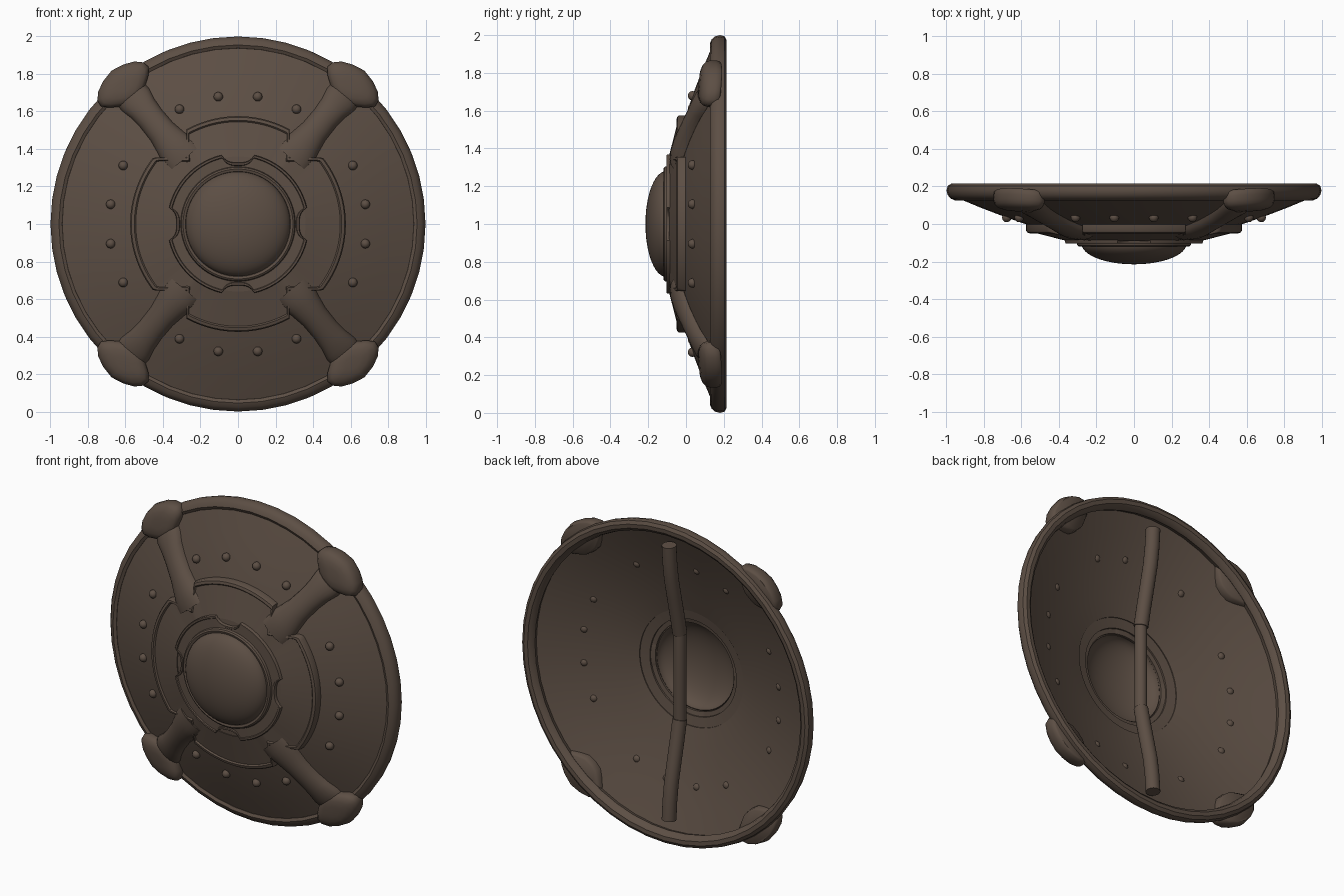
import bpy, bmesh, math
from mathutils import Vector

if "Cube" in bpy.data.objects:
    bpy.data.objects.remove(bpy.data.objects["Cube"])

brown = bpy.data.materials.new("dark brown")
brown.diffuse_color = (0.108, 0.077, 0.058, 1)
brown.use_nodes = True
brown.node_tree.nodes["Principled BSDF"].inputs["Base Color"].default_value = brown.diffuse_color
TAU = math.tau


def loft(name, rings, closed=False, cap=True, angle=35):
    """Skin a list of closed point rings into one smooth-shaded mesh."""
    bm = bmesh.new()
    vr = [[bm.verts.new(p) for p in ring] for ring in rings]
    n = len(rings[0])
    pairs = list(zip(vr, vr[1:])) + ([(vr[-1], vr[0])] if closed else [])
    for a, b in pairs:
        for i in range(n):
            bm.faces.new((a[i], a[(i + 1) % n], b[(i + 1) % n], b[i]))
    if cap and not closed:
        bm.faces.new(vr[0])
        bm.faces.new(vr[-1])
    bmesh.ops.remove_doubles(bm, verts=bm.verts, dist=1e-5)
    bmesh.ops.recalc_face_normals(bm, faces=bm.faces)
    me = bpy.data.meshes.new(name)
    bm.to_mesh(me)
    bm.free()
    me.materials.append(brown)
    me.shade_smooth()
    me.set_sharp_from_angle(angle=math.radians(angle))
    ob = bpy.data.objects.new(name, me)
    bpy.context.collection.objects.link(ob)
    return ob


def polar(name, rows, n=64, closed=True, cap=False):
    """Rows are functions of the angle returning (radius, y)."""
    rings = []
    for row in rows:
        ring = []
        for i in range(n):
            t = TAU * i / n
            r, y = row(t)
            ring.append((r * math.cos(t), y, 1 + r * math.sin(t)))
        rings.append(ring)
    return loft(name, rings, closed, cap)


def lathe(name, profile, n=64):
    return polar(name, [lambda t, p=p: p for p in profile], n)


DISH = [(0.28, -0.09), (0.36, -0.066), (0.47, -0.034), (0.58, 0.0),
        (0.70, 0.042), (0.82, 0.088), (0.95, 0.142), (1.1, 0.2)]


def dish_y(r):
    for (r0, y0), (r1, y1) in zip(DISH, DISH[1:]):
        if r <= r1:
            return y0 + (y1 - y0) * (r - r0) / (r1 - r0)
    return DISH[-1][1]


# thin hollow dish and rounded rim
front = [p for p in DISH if 0.3 < p[0] < 1]
lathe("dish", front + [(r, y + 0.012) for r, y in reversed(front)])
lathe("rim", [(0.932, 0.155), (0.938, 0.135), (0.955, 0.126), (0.978, 0.136),
              (0.994, 0.155), (1.0, 0.18), (0.994, 0.203), (0.975, 0.215),
              (0.95, 0.213), (0.932, 0.198), (0.925, 0.175)], 48)


# raised cross plate with square notches for the spokes
def cross_r(t):
    c, s = abs(math.cos(t)) + 1e-6, abs(math.sin(t)) + 1e-6
    return min(0.575, max(0.275 / c, 0.355 / s))


def cross_row(off, lift):
    def row(t):
        r = cross_r(t) - off
        return r, dish_y(r) - lift
    return row


polar("cross_plate",
      [cross_row(0, -0.004), cross_row(0, 0.034), cross_row(0.006, 0.042),
       cross_row(0.022, 0.042), cross_row(0.03, 0.032),
       lambda t: (0.36, -0.09), lambda t: (0.36, -0.062)], 240)


# inner ring with four scooped notches
def ring_r(t):
    d = (t + TAU / 8) % (TAU / 4) - TAU / 8
    u = min(1, abs(d) * 0.36 / 0.08)
    return 0.378 - 0.05 * math.sqrt(max(0, 1 - u ** 2.5))


def ring_row(off, y):
    return lambda t: (ring_r(t) - off, y)


polar("inner_ring",
      [ring_row(0, -0.07), ring_row(0, -0.098), ring_row(0.004, -0.104),
       ring_row(0.014, -0.104), ring_row(0.018, -0.098),
       lambda t: (0.306, -0.1), lambda t: (0.302, -0.114),
       lambda t: (0.293, -0.12), lambda t: (0.28, -0.116),
       lambda t: (0.272, -0.1), lambda t: (0.272, -0.085)], 240)
polar("ring_seat", [lambda t: (0.385, -0.055), lambda t: (0.385, -0.082),
                    lambda t: (0.30, -0.09), lambda t: (0.30, -0.07)])

# hollow central boss
dome = [(0.28 * math.sin(a), -0.105 - 0.11 * math.cos(a))
        for a in [math.pi / 2 * i / 12 for i in range(13)]]
lathe("boss", dome + [(r * 0.95, y + 0.012) for r, y in reversed(dome)])

# rivets, two pairs on each side
for k in range(4):
    for d in (-27, -8.8, 8.8, 27):
        t = math.radians(90 * k + d)
        bpy.ops.mesh.primitive_uv_sphere_add(
            segments=16, ring_count=8, radius=0.025,
            location=(0.687 * math.cos(t), dish_y(0.687) - 0.003,
                      1 + 0.687 * math.sin(t)))
        ob = bpy.context.object
        ob.name = "rivet"
        ob.data.materials.append(brown)
        bpy.ops.object.shade_smooth()

# spokes and rim clamps, mirrored to four quadrants
A = math.radians(50.5)
CA, SA = math.cos(A), math.sin(A)


def place(r, t, y, sx, sz):
    return (sx * (r * CA + t * SA), y, 1 + sz * (r * SA - t * CA))


SPOKE = [(0.45, 0.105, 0.045), (0.50, 0.105, 0.056), (0.56, 0.09, 0.06),
         (0.64, 0.076, 0.06), (0.73, 0.074, 0.06), (0.80, 0.08, 0.06),
         (0.86, 0.094, 0.06), (0.89, 0.092, 0.055)]
HALF = [(1.06, 0), (1.045, 0.07), (1.02, 0.125), (0.985, 0.16), (0.95, 0.165),
        (0.915, 0.135), (0.885, 0.09), (0.862, 0.05), (0.857, 0)]
CLAMP = HALF + [(r, -t) for r, t in reversed(HALF[1:-1])]
LEVELS = [(0.88, 0.178), (0.97, 0.168), (1, 0.145), (1, 0.12),
          (0.95, 0.1), (0.84, 0.085), (0.6, 0.074), (0.3, 0.07)]

for sx in (1, -1):
    for sz in (1, -1):
        rings = []
        for r, w, h in SPOKE:
            ring = []
            for i in range(20):
                a = TAU * i / 20
                s = math.sin(a)
                y = dish_y(r) - (h * s if s > 0 else 0.008 * s)
                ring.append(place(r, w * math.cos(a), y, sx, sz))
            rings.append(ring)
        loft("spoke", rings)
        loft("rim_clamp",
             [[place(0.96 + (r - 0.96) * s, t * s,
                     y + 0.15 * (r - 0.96) * s, sx, sz) for r, t in CLAMP]
              for s, y in LEVELS], angle=50)


# rear handle: slim middle grip and two bent ends
def tube(name, path, rad):
    pts = [Vector((0, y, z)) for y, z in path]
    rings = []
    for i, p in enumerate(pts):
        d = (pts[min(i + 1, len(pts) - 1)] - pts[max(i - 1, 0)]).normalized()
        side = d.cross(Vector((1, 0, 0)))
        rings.append([p + rad * (math.cos(TAU * j / 20) * Vector((1, 0, 0))
                                 + math.sin(TAU * j / 20) * side)
                      for j in range(20)])
    loft(name, rings)


tube("handle_grip", [(0.06, 0.7), (0.06, 1.3)], 0.036)
for s in (1, -1):
    tube("handle_end", [(0.062, 1 + s * 0.27), (0.085, 1 + s * 0.38),
                        (0.118, 1 + s * 0.52), (0.145, 1 + s * 0.64),
                        (0.16, 1 + s * 0.75), (0.168, 1 + s * 0.86)], 0.042)
